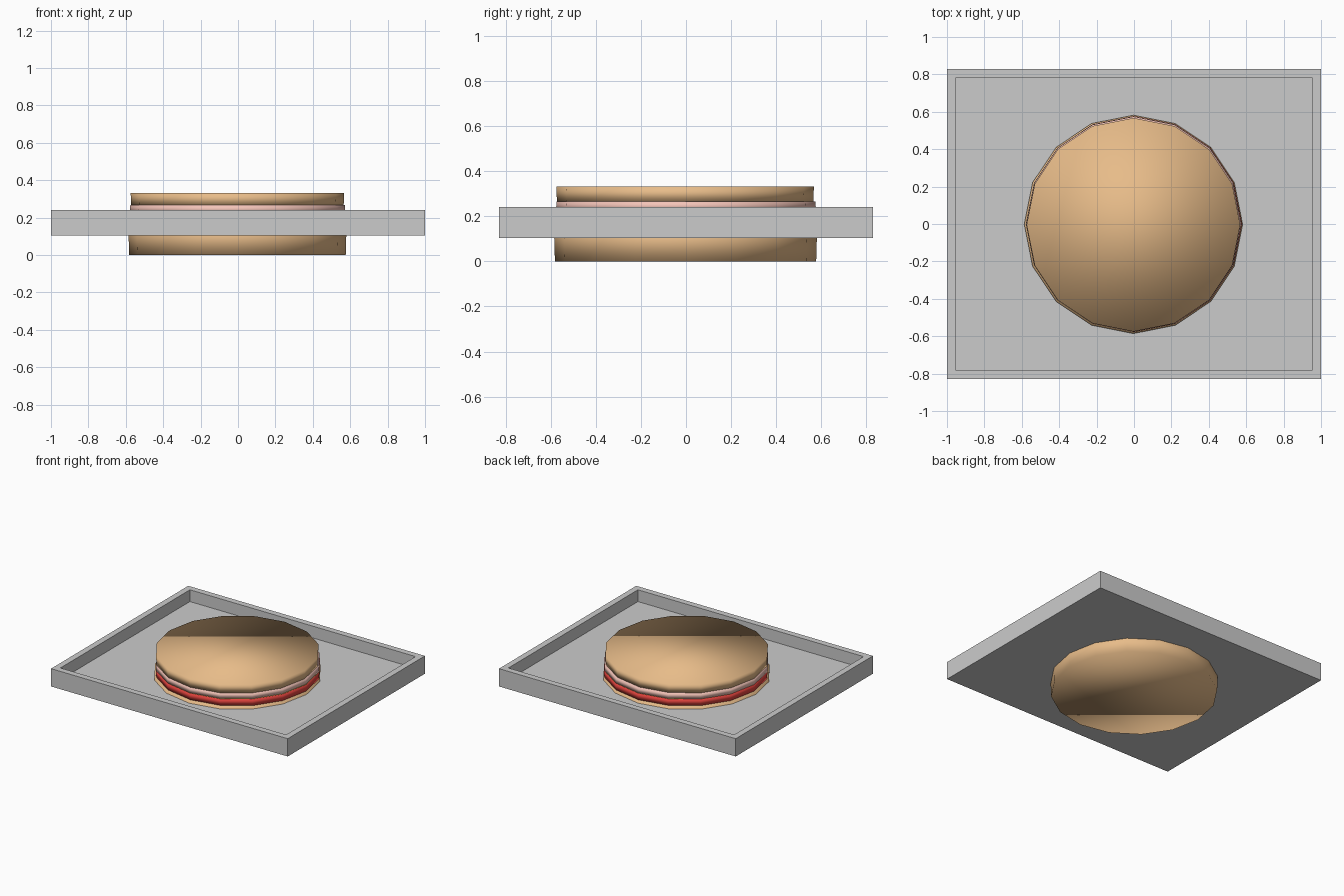
import bpy, bmesh

if "Cube" in bpy.data.objects:
    bpy.data.objects.remove(bpy.data.objects["Cube"])


def material(name, color):
    m = bpy.data.materials.new(name)
    m.diffuse_color = (*color, 1)
    m.use_nodes = True
    m.node_tree.nodes["Principled BSDF"].inputs["Base Color"].default_value = m.diffuse_color
    return m


def disc(name, r_low, r_high, z_low, z_high, mat, x=0.0, y=0.0):
    # 16-sided slice, smooth shaded over sides and caps
    bm = bmesh.new()
    bmesh.ops.create_cone(bm, cap_ends=True, segments=16, radius1=r_low,
                          radius2=r_high, depth=z_high - z_low)
    for f in bm.faces:
        f.smooth = True
    me = bpy.data.meshes.new(name)
    bm.to_mesh(me)
    bm.free()
    me.materials.append(mat)
    ob = bpy.data.objects.new(name, me)
    ob.location = (x, y, (z_low + z_high) / 2)
    bpy.context.collection.objects.link(ob)
    return ob


# Serving tray: box with its top inset and pushed down
bm = bmesh.new()
bmesh.ops.create_cube(bm, size=1)
bmesh.ops.scale(bm, vec=(2.0, 1.656, 0.136), verts=bm.verts)
top = max(bm.faces, key=lambda f: f.calc_center_median().z)
bmesh.ops.inset_individual(bm, faces=[top], thickness=0.066)
low = bmesh.ops.extrude_discrete_faces(bm, faces=[top])["faces"][0]
bmesh.ops.translate(bm, vec=(0, 0, -0.09), verts=low.verts)
mesh = bpy.data.meshes.new("tray")
bm.to_mesh(mesh)
bm.free()
tray = bpy.data.objects.new("tray", mesh)
tray.location.z = 0.172
bpy.context.collection.objects.link(tray)

bread = material("bread", (0.80, 0.50, 0.25))
red = material("tomato_red", (0.80, 0.06, 0.05))
yellow = material("cheese_yellow", (0.9, 0.7, 0.1))
pink = material("ham_pink", (0.9, 0.55, 0.48))

# Sandwich layers, bottom to top
disc("bottom_bread", 0.579, 0.584, 0.0, 0.172, bread, -0.003, -0.002)
disc("tomato_slice", 0.574, 0.577, 0.172, 0.222, red)
disc("cheese_slice", 0.574, 0.574, 0.220, 0.226, yellow)
disc("ham_slice", 0.576, 0.574, 0.225, 0.266, pink, -0.002, 0.0)
disc("top_bread", 0.568, 0.571, 0.266, 0.332, bread, -0.003, -0.004)
